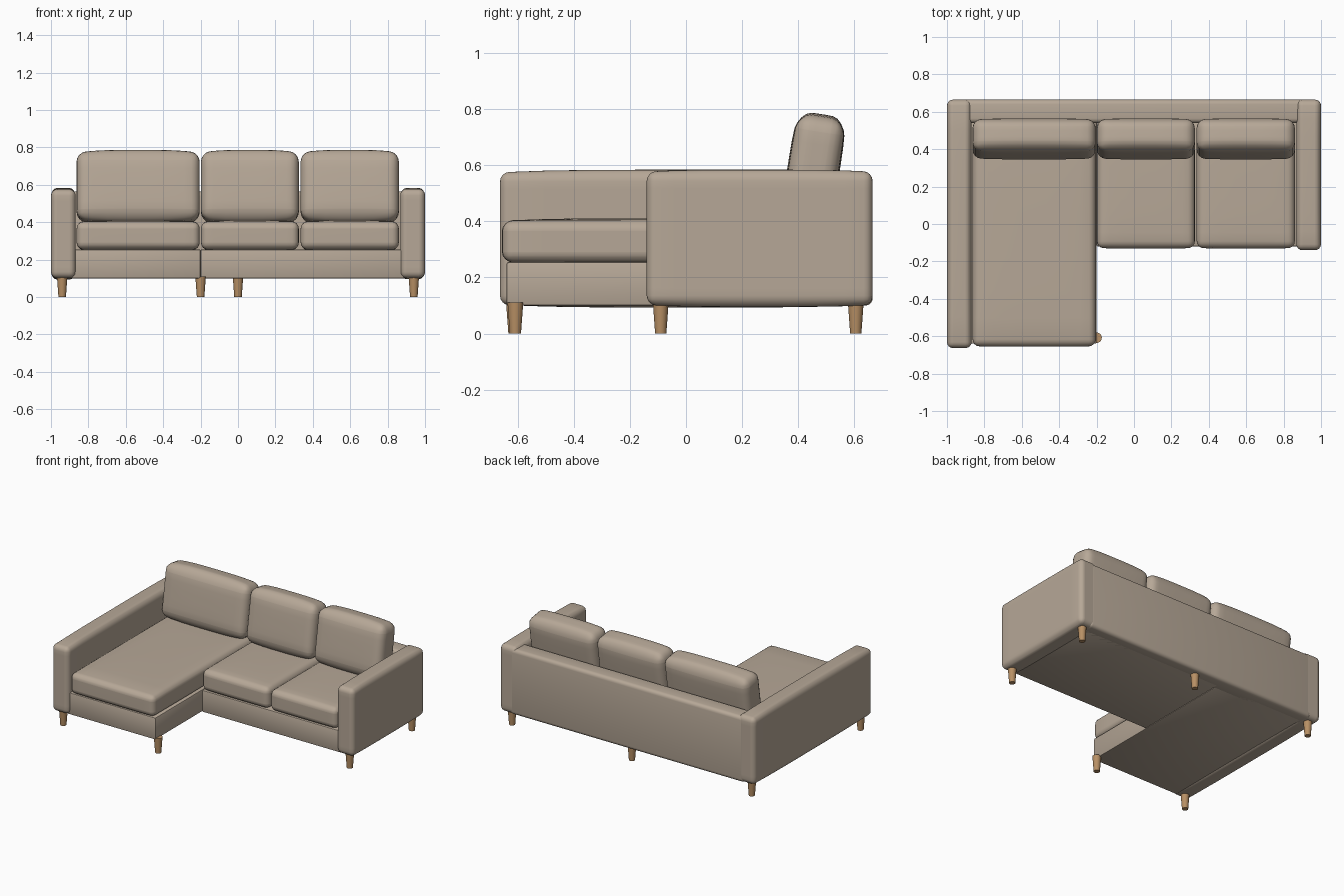
import bpy, bmesh, math
from mathutils import Vector, Matrix

if "Cube" in bpy.data.objects:
    bpy.data.objects.remove(bpy.data.objects["Cube"])


def material(name, color):
    m = bpy.data.materials.new(name)
    m.diffuse_color = (*color, 1)
    m.use_nodes = True
    m.node_tree.nodes["Principled BSDF"].inputs["Base Color"].default_value = m.diffuse_color
    return m


FABRIC = material("beige_fabric", (0.47, 0.39, 0.31))
WOOD = material("oak_wood", (0.48, 0.28, 0.13))


def finish(bm, name, mat, loc, tilt=0.0):
    mesh = bpy.data.meshes.new(name)
    bm.to_mesh(mesh)
    bm.free()
    ob = bpy.data.objects.new(name, mesh)
    bpy.context.collection.objects.link(ob)
    ob.location = loc
    ob.rotation_euler.x = tilt
    mesh.materials.append(mat)
    bpy.ops.object.select_all(action='DESELECT')
    ob.select_set(True)
    bpy.context.view_layer.objects.active = ob
    bpy.ops.object.shade_smooth_by_angle(angle=math.radians(40))
    return ob


def soft_box(name, x, y, z, r, bulge=(0, 0, 0), tilt=0.0, segs=4):
    """Rounded box between the given ranges; faces swell outward by bulge per axis."""
    lo, hi = Vector((x[0], y[0], z[0])), Vector((x[1], y[1], z[1]))
    half, mid = (hi - lo) / 2, (hi + lo) / 2
    bm = bmesh.new()
    bmesh.ops.create_cube(bm, size=2, matrix=Matrix.Diagonal((*half, 1)))
    bmesh.ops.bevel(bm, geom=bm.edges[:], offset=r, segments=segs,
                    profile=0.5, affect='EDGES')
    if any(bulge):
        for axis in range(3):
            for t in (-0.75, -0.5, -0.2, 0.2, 0.5, 0.75):
                n = Vector((0, 0, 0))
                n[axis] = 1
                bmesh.ops.bisect_plane(bm, geom=bm.verts[:] + bm.edges[:] + bm.faces[:],
                                       plane_co=n * t * half[axis], plane_no=n)
        for v in bm.verts:
            u = [v.co[i] / half[i] for i in range(3)]
            for i in range(3):
                a, b = u[(i + 1) % 3], u[(i + 2) % 3]
                v.co[i] += bulge[i] * u[i] * (1 - a ** 4) * (1 - b ** 4)
    return finish(bm, name, FABRIC, mid, tilt)


# Plinths under the chaise and the two-seat section
soft_box("chaise_base", (-0.89, -0.20), (-0.64, 0.60), (0.10, 0.255), 0.008, segs=2)
soft_box("sofa_base", (-0.20, 0.89), (-0.12, 0.60), (0.10, 0.255), 0.008, segs=2)

# Back panel and the two arms (long one beside the chaise)
soft_box("back_panel", (-0.92, 0.92), (0.54, 0.665), (0.10, 0.565), 0.025)
soft_box("left_arm", (-1.0, -0.868), (-0.663, 0.665), (0.103, 0.574), 0.032, (0, 0, 0.010))
soft_box("right_arm", (0.868, 1.0), (-0.14, 0.665), (0.103, 0.576), 0.032, (0, 0, 0.008))

# Seat and back cushions, one pair per bay: x range and seat front
bays = {"chaise": ((-0.863, -0.205), -0.653),
        "middle": ((-0.198, 0.325), -0.128),
        "right": ((0.335, 0.860), -0.128)}
for name, (xs, front) in bays.items():
    soft_box(name + "_seat_cushion", xs, (front, 0.54), (0.255, 0.402), 0.036,
             (0, 0.003, 0.009))
    soft_box(name + "_back_cushion", xs, (0.372, 0.538), (0.412, 0.765), 0.045,
             (0, 0.010, 0.019), tilt=math.radians(-9))

# Tapered legs
legs = {"back_left": (-0.94, 0.605), "back_middle": (0, 0.605), "back_right": (0.94, 0.605),
        "front_left": (-0.94, -0.613), "chaise_corner": (-0.20, -0.608),
        "front_right": (0.94, -0.09)}
for name, (lx, ly) in legs.items():
    bm = bmesh.new()
    bmesh.ops.create_cone(bm, cap_ends=True, segments=20, radius1=0.020,
                          radius2=0.028, depth=0.11)
    finish(bm, name + "_leg", WOOD, (lx, ly, 0.055))
